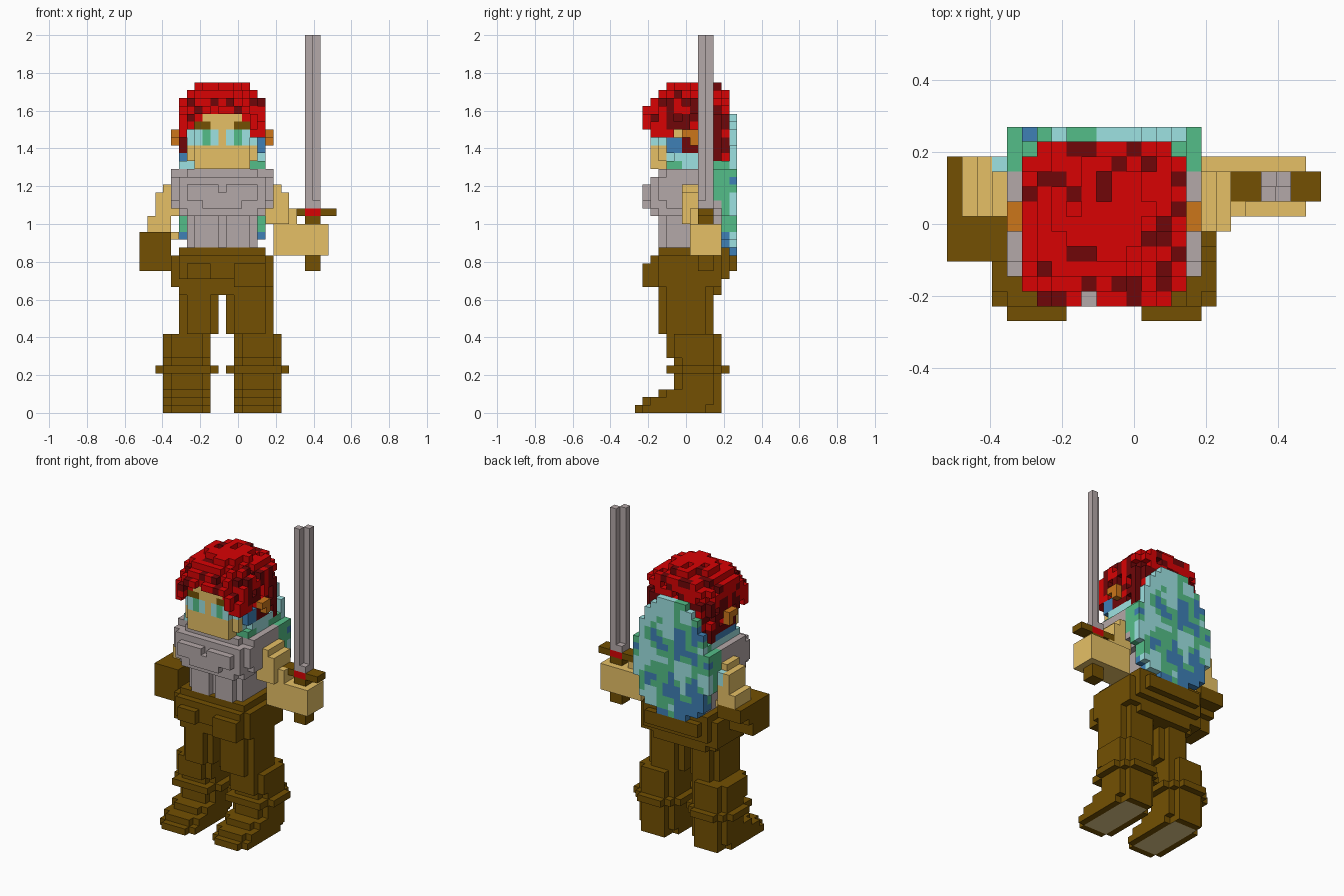
import bpy, random
from mathutils import Vector, noise

if "Cube" in bpy.data.objects:
    bpy.data.objects.remove(bpy.data.objects["Cube"])

random.seed(23)
V = 2 / 48                    # edge of one cube
grid = {}                     # (i, j, k) -> (part name, colour name)


def lin(c):
    c /= 255
    return c / 12.92 if c <= 0.04045 else ((c + 0.055) / 1.055) ** 2.4


MATS = {}
for n, rgb in {"red": (216, 2, 4), "dark red": (112, 6, 8), "skin": (230, 192, 102),
               "steel grey": (180, 168, 168), "brown": (115, 80, 2), "orange": (204, 118, 26),
               "blue": (62, 128, 182), "green": (84, 190, 136), "pale teal": (158, 226, 226),
               "sole": (228, 202, 138)}.items():
    m = bpy.data.materials.new(n)
    m.diffuse_color = (*[lin(c) for c in rgb], 1)
    m.use_nodes = True
    m.node_tree.nodes["Principled BSDF"].inputs["Base Color"].default_value = m.diffuse_color
    MATS[n] = m


def cells(b):
    x0, x1, y0, y1, z0, z1 = b
    return [(i, j, k) for i in range(x0, x1) for j in range(y0, y1) for k in range(z0, z1)]


def fill(part, colour, *boxes, mirror=False):
    """Fill cube ranges (x0,x1,y0,y1,z0,z1); colour is a name or a rule on the cell."""
    for b in boxes:
        for c in cells(b):
            for p in ([c, (20 - c[0], c[1], c[2])] if mirror else [c]):
                grid[p] = (part, colour(p) if callable(colour) else colour)


def carve(*boxes):
    for b in boxes:
        for c in cells(b):
            grid.pop(c, None)


# Colour rules
def camo(p):
    i, j, k = p
    if j < 12:                               # rim of the cape
        return "pale teal" if i < 4 else "blue" if k < 23 else "green"
    n = noise.noise(Vector((i * .41 + 3.3, 7.7, k * .31 + 1.6)))
    n += (k - 29) * .02 - (.12 if abs(i - 10) < 4 and k < 32 else 0)
    return "blue" if n < -.24 else "green" if n < .03 else "pale teal"


def scarf_colour(p):
    i, j, k = p
    if k == 31:
        return "pale teal" if i < 10 or 5 < j < 9 else "green"
    return "pale teal" if k == 32 and i > 10 else "blue"


def hair_colour(p):
    i, j, k = p
    chance = .55 if k < 38 and j > 4 else .07 if k > 40 else .27
    return "dark red" if random.random() < chance else "red"


# Boots: stepped toe, ankle ring, shaft
fill("boots", "brown",
     (4, 8, 0, 11, 0, 1), (3, 9, 1, 9, 0, 1), (4, 8, 1, 11, 1, 2), (3, 9, 2, 10, 1, 2),
     (4, 8, 3, 11, 2, 3), (3, 9, 4, 10, 2, 3), (3, 9, 6, 10, 3, 7), (4, 8, 5, 11, 3, 7),
     (2, 10, 6, 10, 5, 6), (3, 9, 4, 11, 5, 6), (4, 8, 4, 12, 5, 6),
     (3, 9, 5, 10, 7, 10), (4, 8, 4, 11, 7, 10), mirror=True)

# Trousers: thighs, seat and belt
fill("trousers", "brown",
     (5, 10, 4, 9, 10, 16), (6, 9, 3, 10, 10, 16), (11, 17, 4, 9, 10, 16),
     (12, 16, 3, 10, 10, 16), (5, 16, 3, 10, 15, 16), (6, 15, 3, 11, 15, 16),
     (4, 17, 3, 11, 16, 20), (5, 16, 2, 12, 17, 20), (6, 9, 1, 2, 17, 19),
     (12, 16, 1, 2, 16, 19), (12, 16, 2, 3, 16, 17), (6, 15, 12, 13, 18, 20),
     (5, 16, 3, 12, 20, 21))

# Breastplate: waist, flared chest, shoulders
fill("breastplate", "steel grey",
     (6, 15, 4, 11, 21, 25), (7, 10, 3, 4, 21, 25), (11, 14, 3, 4, 21, 25),
     (5, 16, 3, 11, 25, 26), (6, 15, 2, 11, 25, 26),
     (4, 17, 4, 11, 26, 31), (5, 16, 2, 11, 26, 30), (6, 15, 3, 11, 30, 31),
     (4, 17, 3, 4, 27, 30), (8, 13, 1, 2, 26, 27), (6, 15, 1, 2, 27, 29))
carve((10, 11, 1, 2, 28, 29))

# Arms, glove and bare fist
fill("left_arm", "skin", (1, 4, 7, 11, 23, 25), (2, 5, 7, 11, 25, 28),
     (3, 5, 7, 10, 28, 29), (4, 5, 7, 10, 22, 23))
fill("left_glove", "brown", (0, 4, 4, 8, 18, 23), (0, 4, 8, 9, 20, 23), (0, 4, 9, 11, 21, 23))
fill("right_arm", "skin", (17, 20, 7, 10, 24, 26), (16, 19, 6, 10, 24, 28),
     (16, 18, 6, 10, 28, 29))
fill("right_fist", "skin", (17, 24, 7, 11, 20, 24))

# Sword: grip, guard with red inlay, diagonal blade
fill("sword_grip", "brown", (21, 23, 8, 10, 18, 20), (21, 23, 8, 10, 24, 25),
     (19, 25, 8, 10, 25, 26))
fill("sword_inlay", "red", (21, 23, 8, 10, 25, 26))
fill("sword_blade", "steel grey", (21, 23, 8, 10, 26, 27),
     (21, 22, 8, 9, 27, 48), (22, 23, 9, 10, 27, 48))

# Hair: rounded mop, longer at the back, with ragged notches
for c in cells((5, 16, 1, 12, 32, 42)):
    i, j, k = c
    low = 32 if j > 6 else 33 if j > 4 else 35
    mid = 7 if k > 38 else 6
    d = abs(i - 10) ** 3 + abs(j - mid) ** 3 + max(0, k - 35.5) ** 3
    if k >= low and d < 5.8 ** 3:
        grid[c] = ("hair", hair_colour(c))
carve((7, 14, 1, 2, 35, 38), (6, 7, 1, 2, 35, 36), (14, 15, 1, 2, 35, 36))
solid = set(grid)
for i, j, k in sorted(c for c in grid if grid[c][0] == "hair"):
    open_side = any((i + a, j + b, k + e) not in solid for a, b, e in
                    ((1, 0, 0), (-1, 0, 0), (0, 1, 0), (0, -1, 0), (0, 0, 1)))
    if open_side and random.random() < .13:
        del grid[i, j, k]

# Face, eyes, brows, ears
fill("face", "skin", (6, 15, 3, 7, 32, 36), (7, 14, 2, 4, 32, 37), (8, 13, 2, 3, 37, 38),
     (7, 14, 2, 6, 31, 32))
fill("brow", "brown", (7, 9, 2, 3, 36, 37), mirror=True)
fill("eye", "pale teal", (7, 10, 2, 3, 34, 36), (6, 7, 3, 4, 34, 36), mirror=True)
fill("pupil", "green", (8, 9, 2, 3, 34, 36), mirror=True)
fill("ear", "orange", (4, 5, 7, 8, 34, 36), (4, 5, 6, 7, 35, 36), mirror=True)

# Patterned scarf and hooded cape
fill("scarf", scarf_colour, (5, 7, 4, 12, 31, 32), (5, 6, 5, 10, 32, 33),
     (6, 15, 6, 12, 31, 32), (6, 7, 4, 6, 32, 34), mirror=True)
fill("scarf", "blue", (15, 16, 4, 6, 33, 35))
fill("cape", camo, (8, 13, 12, 13, 20, 21), (6, 15, 11, 13, 21, 22), (5, 16, 11, 13, 22, 26),
     (5, 16, 11, 12, 26, 32), (4, 17, 11, 13, 25, 31), (5, 16, 12, 13, 31, 34),
     (6, 15, 12, 13, 34, 36), (7, 14, 12, 13, 36, 37), (8, 13, 12, 13, 37, 38),
     (4, 5, 10, 12, 27, 31), (16, 17, 10, 12, 27, 31), (3, 4, 10, 11, 26, 28))

# Turn each part's outer cube sides into a mesh
DIRS = {(1, 0, 0): ((1, 0, 0), (1, 1, 0), (1, 1, 1), (1, 0, 1)),
        (-1, 0, 0): ((0, 0, 0), (0, 0, 1), (0, 1, 1), (0, 1, 0)),
        (0, 1, 0): ((0, 1, 0), (0, 1, 1), (1, 1, 1), (1, 1, 0)),
        (0, -1, 0): ((0, 0, 0), (1, 0, 0), (1, 0, 1), (0, 0, 1)),
        (0, 0, 1): ((0, 0, 1), (1, 0, 1), (1, 1, 1), (0, 1, 1)),
        (0, 0, -1): ((0, 0, 0), (0, 1, 0), (1, 1, 0), (1, 0, 0))}
# Keep only air that reaches the outside, so no hidden inner faces are made
outside, todo = {(-1, -1, -1)}, [(-1, -1, -1)]
while todo:
    i, j, k = todo.pop()
    for a, b, c in DIRS:
        q = (i + a, j + b, k + c)
        if (q not in outside and q not in grid and -1 <= q[0] <= 25
                and -1 <= q[1] <= 13 and -1 <= q[2] <= 48):
            outside.add(q)
            todo.append(q)

for part in dict.fromkeys(v[0] for v in grid.values()):
    verts, faces, cols = {}, [], []
    for (i, j, k), (p, col) in grid.items():
        if p != part:
            continue
        for (a, b, c), quad in DIRS.items():
            if (i + a, j + b, k + c) not in outside:
                continue
            faces.append([verts.setdefault((i + x, j + y, k + z), len(verts))
                          for x, y, z in quad])
            inset = 4 <= min(i, 20 - i) < 8 and 1 <= j < 10
            cols.append("sole" if k == 0 and c == -1 and inset else col)
    if not faces:
        continue
    me = bpy.data.meshes.new(part)
    me.from_pydata([((x - 12.5) * V, (y - 6.5) * V, z * V) for x, y, z in verts], [], faces)
    used = list(dict.fromkeys(cols))
    for n in used:
        me.materials.append(MATS[n])
    for f, n in zip(me.polygons, cols):
        f.material_index = used.index(n)
    bpy.context.collection.objects.link(bpy.data.objects.new(part, me))
